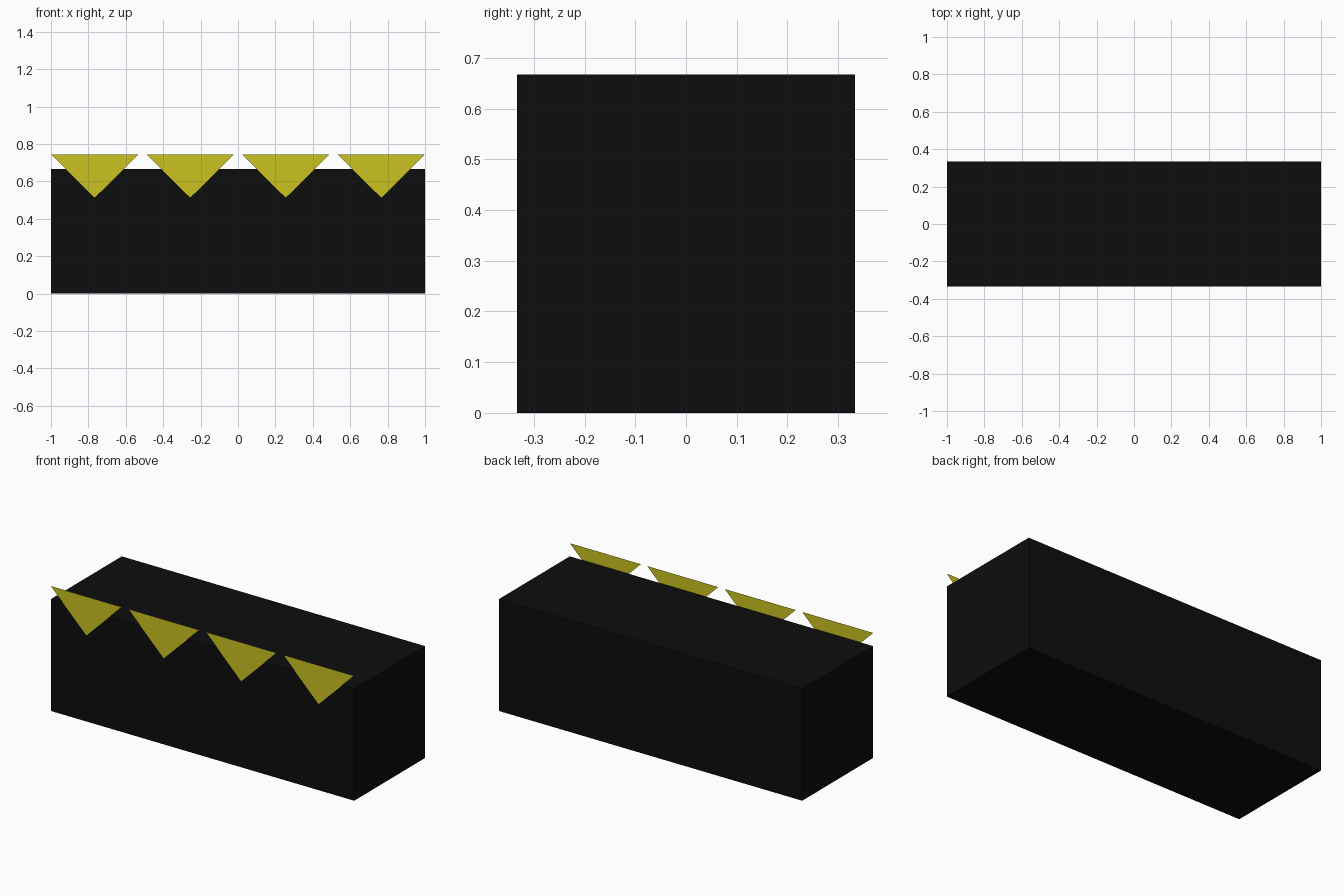
import bpy

if "Cube" in bpy.data.objects:
    bpy.data.objects.remove(bpy.data.objects["Cube"])

LENGTH, SIDE = 2.0, 0.667
PENNANT_HALF, PENNANT_TOP, PENNANT_TIP = 0.234, 0.745, 0.513


def material(name, color):
    mat = bpy.data.materials.new(name)
    mat.diffuse_color = color
    mat.use_nodes = True
    mat.node_tree.nodes["Principled BSDF"].inputs["Base Color"].default_value = mat.diffuse_color
    return mat


black = material("black", (0.004, 0.004, 0.004, 1))
yellow = material("yellow", (0.6, 0.54, 0.015, 1))

# Long square block
bpy.ops.mesh.primitive_cube_add(size=1, location=(0, 0, SIDE / 2))
block = bpy.context.object
block.name = "block"
block.scale = (LENGTH, SIDE, SIDE)
bpy.ops.object.transform_apply(location=False, rotation=False, scale=True)
block.data.materials.append(black)

# Row of flat triangular pennants along the top of the front face
pennant_mesh = bpy.data.meshes.new("pennant")
pennant_mesh.from_pydata(
    [(-PENNANT_HALF, 0, PENNANT_TOP), (0, 0, PENNANT_TIP), (PENNANT_HALF, 0, PENNANT_TOP)],
    [], [(0, 1, 2)])
pennant_mesh.materials.append(yellow)
spacing = (LENGTH - 2 * PENNANT_HALF) / 3
for i in range(4):
    pennant = bpy.data.objects.new(f"pennant_{i + 1}", pennant_mesh)
    pennant.location = ((i - 1.5) * spacing, -SIDE / 2 - 0.001, 0)
    bpy.context.collection.objects.link(pennant)
